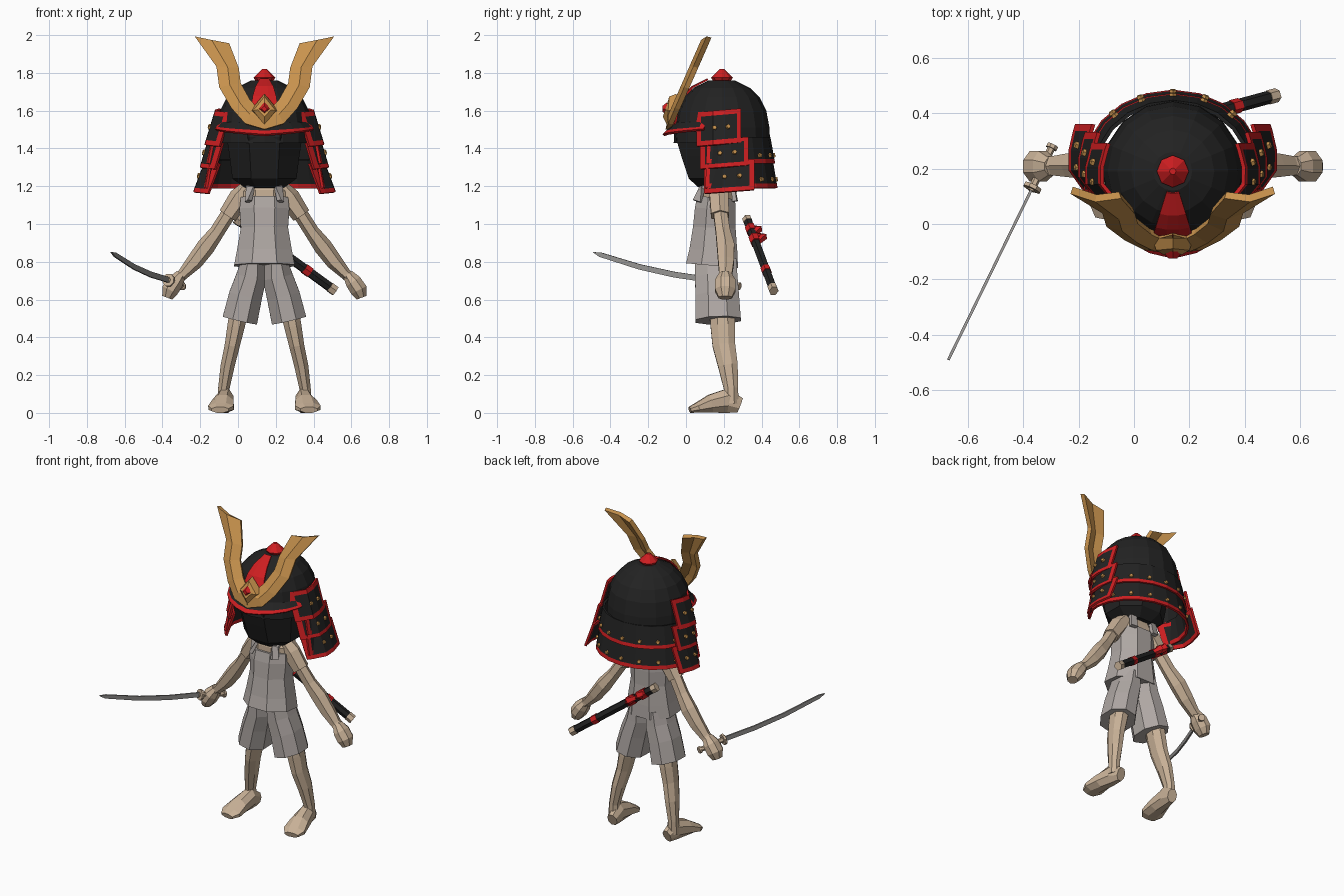
import bpy, bmesh
from math import sin, cos, pi, radians
from mathutils import Vector

if "Cube" in bpy.data.objects:
    bpy.data.objects.remove(bpy.data.objects["Cube"])

CX, CY = 0.14, 0.19  # body axis


def material(name, rgb):
    m = bpy.data.materials.new(name)
    m.use_nodes = True
    m.diffuse_color = (*rgb, 1)
    m.node_tree.nodes["Principled BSDF"].inputs["Base Color"].default_value = (*rgb, 1)
    return m


SKIN = material("skin", (0.58, 0.44, 0.31))
CLOTH = material("grey_cloth", (0.43, 0.39, 0.37))
BLACK = material("black_lacquer", (0.016, 0.016, 0.016))
RED = material("red_trim", (0.62, 0.013, 0.015))
GOLD = material("gold", (0.58, 0.29, 0.075))
STEEL = material("steel", (0.32, 0.31, 0.30))


def finish(name, bm, mats):
    bmesh.ops.recalc_face_normals(bm, faces=bm.faces)
    mesh = bpy.data.meshes.new(name)
    bm.to_mesh(mesh)
    bm.free()
    for m in mats:
        mesh.materials.append(m)
    ob = bpy.data.objects.new(name, mesh)
    bpy.context.collection.objects.link(ob)
    return ob


def tube(name, rings, mat, ref=(0, 1, 0), n=8, flat=True):
    """Closed tube; each ring is (x, y, z, radius along ref, radius across)."""
    bm = bmesh.new()
    pts = [Vector(r[:3]) for r in rings]
    shift = pi / n if flat else 0
    grow = 1 / cos(pi / n) if flat else 1
    loops = []
    for i, r in enumerate(rings):
        t = (pts[min(i + 1, len(pts) - 1)] - pts[max(i - 1, 0)]).normalized()
        u = Vector(ref)
        u = (u - t * u.dot(t)).normalized()
        w = t.cross(u)
        loop = []
        for k in range(n):
            a = 2 * pi * k / n + shift
            p = pts[i] + grow * (u * cos(a) * r[3] + w * sin(a) * r[4])
            loop.append(bm.verts.new((p.x, p.y, max(p.z, 0))))
        loops.append(loop)
    for a, b in zip(loops, loops[1:]):
        for k in range(n):
            j = (k + 1) % n
            bm.faces.new((a[k], a[j], b[j], b[k]))
    bm.faces.new(loops[0])
    bm.faces.new(loops[-1])
    return finish(name, bm, [mat])


def sheet(name, f, us, vs, mats, thick=0.014, top=True):
    """Thin shell from f(u, v); outer cells take the trim material."""
    bm = bmesh.new()
    grid = [[bm.verts.new(f(u, v)) for u in us] for v in vs]
    for j in range(len(vs) - 1):
        for i in range(len(us) - 1):
            face = bm.faces.new((grid[j][i], grid[j][i + 1], grid[j + 1][i + 1], grid[j + 1][i]))
            edge = i in (0, len(us) - 2) or j == len(vs) - 2 or (top and j == 0)
            face.material_index = int(edge and len(mats) > 1)
    ob = finish(name, bm, mats)
    mod = ob.modifiers.new("thickness", "SOLIDIFY")
    mod.thickness, mod.offset = thick, 0
    return ob


def stud(f, u, v=0.5):
    """Small gold flower standing on a sheet."""
    p = Vector(f(u, v))
    n = (Vector(f(u + 0.02, v)) - p).cross(Vector(f(u, v + 0.02)) - p).normalized()
    if n.dot(p - Vector((CX, CY, p.z))) < 0:
        n = -n
    a, b = p, p + n * 0.015
    tube("gold_stud", [(*a, 0.015, 0.015), (*b, 0.012, 0.012)], GOLD, (0.1, 0.2, 1), 5, False)


def lerp(a, b, t):
    return a + (b - a) * t


def along(points, t):
    s = t * (len(points) - 1)
    i = min(int(s), len(points) - 2)
    return Vector(points[i]).lerp(Vector(points[i + 1]), s - i)


def column(name, rows, mat, n=8, flat=True):
    """Upright loft from (z, centre y, half depth, half width)."""
    return tube(name, [(CX, y, z, d, w) for z, y, d, w in rows], mat, n=n, flat=flat)


def spaced(n, b):
    return [0, b] + [lerp(b, 1 - b, k / n) for k in range(1, n)] + [1 - b, 1]


# Torso, vest and neck
column("vest", [(0.78, 0.138, 0.138, 0.16), (0.86, 0.145, 0.127, 0.145), (0.98, 0.15, 0.113, 0.125),
                (1.08, 0.155, 0.108, 0.132), (1.14, 0.16, 0.1, 0.125)], CLOTH)
column("shoulders", [(1.1, 0.165, 0.09, 0.118), (1.17, 0.165, 0.088, 0.115), (1.23, 0.18, 0.06, 0.07)], SKIN)
column("neck", [(1.19, 0.18, 0.055, 0.055), (1.28, 0.18, 0.055, 0.055)], SKIN)

# Paired body parts
for s, side in ((1, "left"), (-1, "right")):
    def limb(name, rows, mat, **kw):
        return tube(side + "_" + name, [(CX + s * r[0], *r[1:]) for r in rows], mat, **kw)

    limb("vest_strap", [(0.085, 0.06, 1.12, 0.012, 0.022), (0.075, 0.085, 1.19, 0.012, 0.02),
                        (0.07, 0.16, 1.23, 0.012, 0.02), (0.075, 0.25, 1.19, 0.012, 0.02),
                        (0.08, 0.26, 1.12, 0.012, 0.022)], CLOTH, ref=(0, 0.3, 1), n=4)
    limb("shorts_leg", [(0.06, 0.157, 0.81, 0.11, 0.06), (0.07, 0.16, 0.72, 0.112, 0.08),
                        (0.1, 0.165, 0.62, 0.115, 0.088), (0.13, 0.17, 0.49, 0.12, 0.093)], CLOTH)
    limb("leg", [(0.13, 0.19, 0.56, 0.065, 0.05), (0.15, 0.195, 0.46, 0.065, 0.046),
                 (0.17, 0.2, 0.36, 0.06, 0.04), (0.195, 0.222, 0.25, 0.052, 0.037),
                 (0.215, 0.238, 0.13, 0.038, 0.03), (0.215, 0.24, 0.05, 0.038, 0.035)], SKIN)
    limb("foot", [(0.2, 0.285, 0.04, 0.04, 0.03), (0.208, 0.22, 0.065, 0.065, 0.043),
                  (0.22, 0.13, 0.048, 0.048, 0.058), (0.23, 0.06, 0.027, 0.027, 0.068),
                  (0.235, 0.02, 0.016, 0.016, 0.045)], SKIN, ref=(0, 0, 1))
    limb("upper_arm", [(0.09, 0.175, 1.2, 0.05, 0.03), (0.13, 0.175, 1.14, 0.05, 0.05),
                       (0.195, 0.18, 1.045, 0.047, 0.043)], SKIN, n=6)
    limb("forearm", [(0.18, 0.18, 1.07, 0.036, 0.034), (0.25, 0.195, 0.96, 0.038, 0.034),
                     (0.31, 0.21, 0.88, 0.046, 0.042), (0.37, 0.212, 0.8, 0.042, 0.038),
                     (0.43, 0.21, 0.735, 0.034, 0.026), (0.46, 0.21, 0.71, 0.034, 0.026)], SKIN, n=6)
    limb("fist", [(0.44, 0.208, 0.735, 0.032, 0.028), (0.47, 0.208, 0.695, 0.055, 0.043),
                  (0.5, 0.208, 0.65, 0.055, 0.045), (0.515, 0.208, 0.61, 0.035, 0.028)], SKIN)

    # Horn of the crest
    outer = [(0, 1.5), (0.1, 1.53), (0.17, 1.61), (0.235, 1.72), (0.25, 1.83), (0.365, 1.99)]
    inner = [(0, 1.65), (0.05, 1.62), (0.08, 1.65), (0.13, 1.74), (0.14, 1.82), (0.19, 1.95)]

    def horn(u, v):
        off, z = along(outer, v).lerp(along(inner, v), u)
        return (CX + s * off, -0.085 + (z - 1.52) * 0.44 - 0.02 * sin(pi * u), z)
    sheet(side + "_horn", horn, [0, 0.5, 1], [k / 5 for k in range(6)], [GOLD], 0.028)

    # Three overlapping cheek plates
    for k, (o0, o1, z0, z1, y0, y1) in enumerate([(0.255, 0.31, 1.61, 1.43, 0.06, 0.29),
                                                  (0.29, 0.335, 1.46, 1.31, 0.08, 0.33),
                                                  (0.31, 0.37, 1.34, 1.18, 0.1, 0.36)]):
        def plate(u, v):
            off = lerp(o0, o1, v) - 0.25 * max(0, 0.3 - u) - 0.08 * max(0, u - 0.7)
            return (CX + s * off, lerp(y0, y1, u), lerp(z0, z1, v) - 0.02 * (1 - u))
        sheet(f"{side}_cheek_plate_{k + 1}", plate, spaced(3, 0.1), [0, 0.14, 0.86, 1], [BLACK, RED])
        for u in (0.4, 0.7):
            stud(plate, u)

# Masked head
column("face_mask", [(1.19, 0.17, 0.1, 0.1), (1.24, 0.17, 0.155, 0.17), (1.36, 0.17, 0.195, 0.185),
                     (1.46, 0.17, 0.225, 0.2), (1.52, 0.17, 0.22, 0.2)], BLACK)

# Helmet bowl with its front stripe and finial
bowl = [(0.255, 1.43), (0.252, 1.51), (0.235, 1.6), (0.2, 1.67), (0.15, 1.72), (0.07, 1.76)]
column("helmet_bowl", [(z, CY, r, r) for r, z in bowl], BLACK, 16, False)


def stripe(u, v):
    r, z = along(bowl, v)
    a = (u - 0.5) * 0.6
    return (CX + sin(a) * (r + 0.008), CY - cos(a) * (r + 0.008), z + 0.006)


sheet("helmet_stripe", stripe, [0, 0.33, 0.67, 1], [k / 5 for k in range(1, 6)], [RED], 0.009)
column("helmet_finial", [(1.74, CY, 0.035, 0.035), (1.775, CY, 0.058, 0.058), (1.82, CY, 0.012, 0.012)],
       RED, 8, False)


# Brim
def brim(u, v):
    a = (u - 0.5) * radians(140)
    c = 1 - abs(u - 0.5) * 2
    r = lerp(0.245, 0.275 + 0.035 * c, v)
    return (CX + sin(a) * r, CY - cos(a) * r, lerp(1.535, 1.5 - 0.03 * c, v))


sheet("helmet_brim", brim, spaced(8, 0.04), [0, 0.7, 1], [BLACK, RED], top=False)

# Neck guard tiers
for k, (r0, r1, z0, z1) in enumerate([(0.25, 0.275, 1.46, 1.32), (0.262, 0.288, 1.34, 1.19)]):
    def tier(u, v):
        a = (u - 0.5) * radians(215)
        r = lerp(r0, r1, v)
        return (CX + sin(a) * r * 1.12, CY + cos(a) * r, lerp(z0, z1, v))
    sheet(f"neck_guard_tier_{k + 1}", tier, spaced(12, 0.02), [0, 0.84, 1], [BLACK, RED], top=False)
    for i in range(2, 9):
        stud(tier, i / 10, 0.7)

# Crest emblem
tube("crest_emblem", [(CX, -0.05, 1.6, 0.09, 0.075), (CX, -0.095, 1.6, 0.075, 0.06),
                      (CX, -0.11, 1.605, 0.04, 0.035)], GOLD, (0, 0, 1), 4, False)
tube("crest_jewel", [(CX, -0.1, 1.61, 0.035, 0.035), (CX, -0.125, 1.61, 0.015, 0.015)], RED, (0, 0, 1), 4, False)

# Sword in the right hand
tip, guard, pommel = Vector((-0.67, -0.49, 0.85)), Vector((-0.372, 0.12, 0.705)), Vector((-0.295, 0.28, 0.67))
tube("sword_blade", [(*(guard.lerp(tip, t) - Vector((0, 0, 0.02 * sin(pi * t)))), a, 0.005)
                     for t, a in ((0, 0.015), (0.3, 0.015), (0.6, 0.014), (0.94, 0.012), (1, 0.001))],
     STEEL, (0, 0, 1), 4)
tube("sword_grip", [(*guard, 0.014, 0.012), (*pommel, 0.014, 0.012)], SKIN, (0, 0, 1), 6)
for name, t, r in (("sword_guard", 0.03, 0.032), ("sword_pommel", 0.95, 0.02)):
    tube(name, [(*guard.lerp(pommel, t + d), r, r) for d in (0, 0.08)], SKIN, (0, 0, 1), 8)

# Scabbard on the back, with red bindings
top, end = Vector((0, 0.325, 1.02)), Vector((0.515, 0.465, 0.645))
for name, t0, t1, r, mat in (("scabbard", 0, 0.95, 0.023, BLACK), ("scabbard_tip", 0.94, 1, 0.025, SKIN),
                             ("scabbard_mouth", -0.02, 0.03, 0.025, SKIN),
                             ("binding_upper", 0.1, 0.17, 0.028, RED), ("binding_middle", 0.24, 0.32, 0.028, RED),
                             ("binding_lower", 0.68, 0.74, 0.026, RED)):
    tube(name, [(*top.lerp(end, t), r, r * 0.9) for t in (t0, t1)], mat, (0, 0, 1), 6)
for t0, t1, lift in ((0.1, 0.22, 0.035), (0.2, 0.34, 0.045)):
    a, b = top.lerp(end, t0), top.lerp(end, t1)
    mid = a.lerp(b, 0.5) + Vector((0, lift, 0.01))
    tube("binding_knot", [(*a, 0.012, 0.012), (*mid, 0.022, 0.02), (*b, 0.012, 0.012)], RED, (0, 0, 1), 5)
